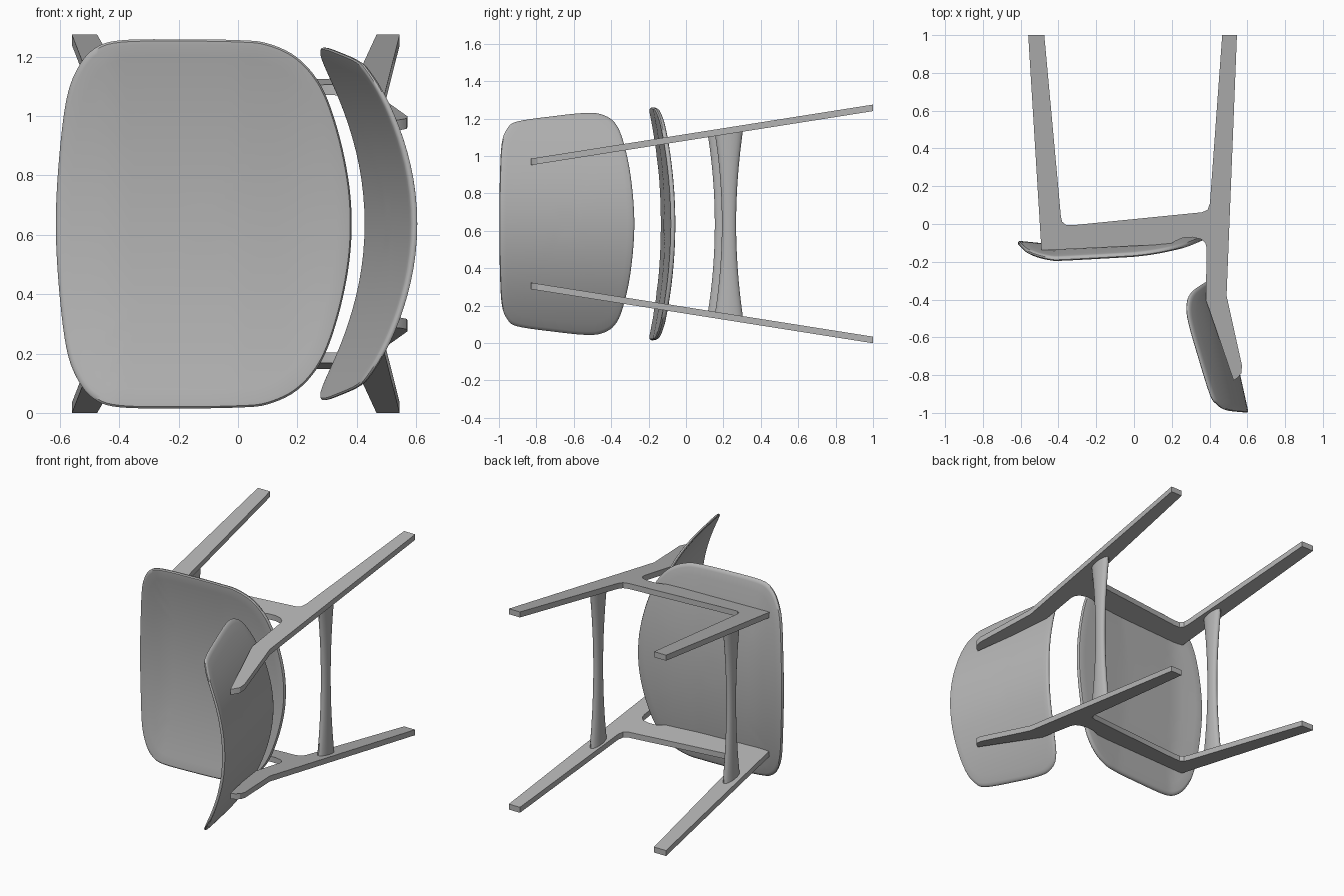
import bpy, bmesh, math
from mathutils import Vector

MID = 0.637          # height of the mirror plane between the two side frames
SLOPE = 0.158        # outward splay of the side frames

cube = bpy.data.objects.get("Cube")
if cube:
    bpy.data.objects.remove(cube, do_unlink=True)

GREY = (0.46, 0.46, 0.46, 1)
grey = bpy.data.materials.new("plain_grey")
grey.use_nodes = True
grey.diffuse_color = GREY
grey.node_tree.nodes["Principled BSDF"].inputs["Base Color"].default_value = GREY


def finish(name, bm, angle=40):
    bmesh.ops.recalc_face_normals(bm, faces=bm.faces)
    mesh = bpy.data.meshes.new(name)
    bm.to_mesh(mesh)
    bm.free()
    mesh.materials.append(grey)
    obj = bpy.data.objects.new(name, mesh)
    bpy.context.collection.objects.link(obj)
    bpy.ops.object.select_all(action='DESELECT')
    obj.select_set(True)
    bpy.context.view_layer.objects.active = obj
    bpy.ops.object.shade_smooth_by_angle(angle=math.radians(angle))
    return obj


def smooth_loop(points, steps=5):
    """Closed Catmull-Rom curve through the points."""
    pts = [Vector(p) for p in points]
    n, out = len(pts), []
    for i in range(n):
        a, b, c, d = (pts[(i + k) % n] for k in (-1, 0, 1, 2))
        for s in range(steps):
            t = s / steps
            out.append(0.5 * (2 * b + (c - a) * t + (2 * a - 5 * b + 4 * c - d) * t * t
                              + (3 * b - a - 3 * c + d) * t ** 3))
    return out


def skin(bm, rings):
    for a, b in zip(rings, rings[1:]):
        for i in range(len(a)):
            j = (i + 1) % len(a)
            bm.faces.new((a[i], a[j], b[j], b[i]))


def shell(name, half, thick, place):
    """Curved plate with rounded rim: rings of one outline, front then back."""
    mirrored = [(u, -v) for u, v in reversed(half) if v > 0]
    loop = smooth_loop(half + mirrored)
    centre = Vector(((half[0][0] + half[-1][0]) / 2, 0))
    inner = [k / 10 for k in range(1, 10)] + [0.97]
    layers = [(s, 0) for s in inner] + [(0.99, 0.08), (1, 0.35), (1, 0.65), (0.99, 0.92)]
    layers += [(s, 1) for s in reversed(inner)]
    bm = bmesh.new()
    rings = []
    for scale, depth in layers:
        rings.append([bm.verts.new(place(*(centre + (p - centre) * scale), depth * thick))
                      for p in loop])
    skin(bm, rings)
    bm.faces.new(rings[0])
    bm.faces.new(rings[-1])
    return finish(name, bm)


# Seat: wide saddle, sides curled up, dished along its depth
def seat_place(u, v, d):
    keys = [(-0.62, -0.115), (-0.42, -0.135), (0, -0.112), (0.2, -0.092), (0.39, -0.083)]
    y = keys[-1][1]
    for (a, ya), (b, yb) in zip(keys, keys[1:]):
        if u <= b:
            t = max(0, (u - a) / (b - a))
            y = ya + (yb - ya) * t
            break
    return (u, y - 0.17 * v * v + d, MID + v)


seat_half = [(-0.614, 0), (-0.603, 0.22), (-0.578, 0.42), (-0.54, 0.525), (-0.485, 0.59),
             (-0.4, 0.618), (-0.2, 0.622), (0, 0.619), (0.1, 0.608), (0.2, 0.56),
             (0.28, 0.465), (0.335, 0.32), (0.372, 0.15), (0.383, 0)]
shell("seat", seat_half, 0.027, seat_place)


# Backrest: leaning plate wrapped forward at both ends
def back_place(u, v, d):
    return (0.363 - 0.222 * u - 0.56 * v * v + d, u, MID + v)


back_half = [(-0.998, 0), (-0.995, 0.25), (-0.985, 0.43), (-0.955, 0.51), (-0.9, 0.548),
             (-0.7, 0.577), (-0.54, 0.593), (-0.45, 0.585), (-0.38, 0.54), (-0.335, 0.44),
             (-0.295, 0.25), (-0.276, 0)]
shell("backrest", back_half, 0.022, back_place)

# Side frames: one flat profile, splayed and mirrored
profile = [(-0.56, 1), (-0.475, 1), (-0.387, 0.04), (-0.38, 0.012), (-0.36, -0.005),
           (-0.32, -0.006), (0.36, 0.062), (0.39, 0.075), (0.402, 0.11), (0.467, 1),
           (0.545, 1), (0.49, -0.38), (0.572, -0.75), (0.568, -0.79), (0.548, -0.815),
           (0.527, -0.828), (0.38, -0.4), (0.385, -0.13), (0.378, -0.1), (0.355, -0.08),
           (0.31, -0.07), (0.26, -0.073), (0.22, -0.09), (0.19, -0.107), (-0.49, -0.14)]
for side, label in ((1, "upper"), (-1, "lower")):
    bm = bmesh.new()
    faces = []
    for offset in (0.445, 0.48):
        faces.append([bm.verts.new((x, y, MID + side * (offset + SLOPE * y)))
                      for x, y in profile])
    skin(bm, faces)
    for ring in faces:
        bm.faces.new(ring)
    # Match the splay: lift both sheets to their measured place
    bmesh.ops.translate(bm, verts=bm.verts, vec=(0, 0, 0))
    finish(label + "_side_frame", bm, 30)

# Stretchers: oval bars, waisted in the middle, ending on the frames
for name, cx, cy in (("rear_stretcher", 0.456, 0.23), ("front_stretcher", -0.452, 0.192)):
    bm = bmesh.new()
    rings = []
    for k in range(17):
        t = k / 8 - 1
        wide = 0.038 + 0.037 * abs(t) ** 2
        thin = 0.022 + 0.008 * t * t
        ring = []
        for s in range(20):
            a = 2 * math.pi * s / 20
            y = cy + wide * math.cos(a)
            ring.append(bm.verts.new((cx + thin * math.sin(a), y,
                                      MID + t * (0.455 + SLOPE * y))))
        rings.append(ring)
    skin(bm, rings)
    bm.faces.new(rings[0])
    bm.faces.new(rings[-1])
    finish(name, bm)
